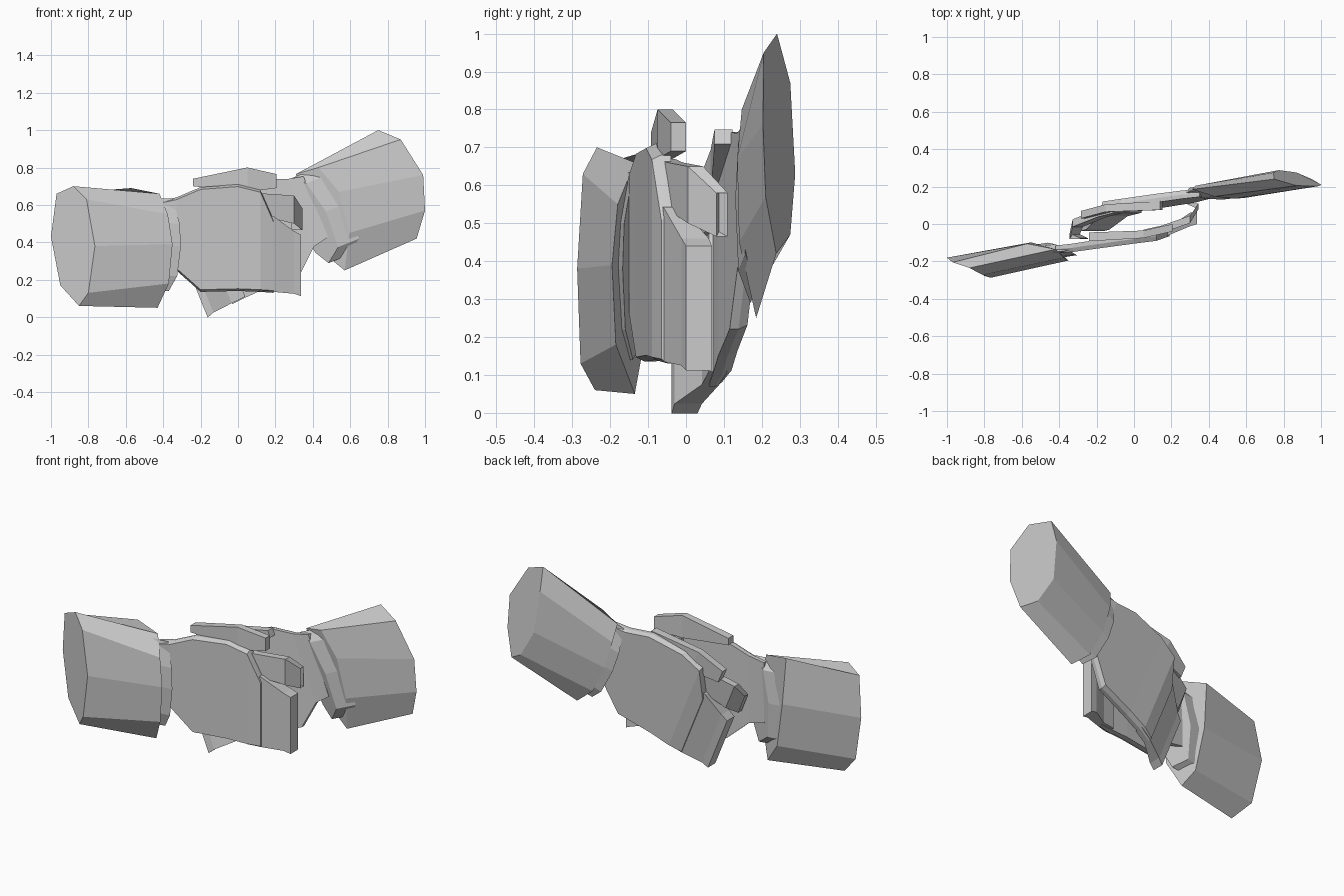
import bpy, bmesh, math
from mathutils import Matrix

if "Cube" in bpy.data.objects:
    bpy.data.objects.remove(bpy.data.objects["Cube"])


def loft(name, loops):
    """Skin a chain of equally sized point loops and cap both ends."""
    bm = bmesh.new()
    rings = [[bm.verts.new(p) for p in loop] for loop in loops]
    n = len(rings[0])
    for a, b in zip(rings, rings[1:]):
        for i in range(n):
            j = (i + 1) % n
            bm.faces.new((a[i], a[j], b[j], b[i]))
    bm.faces.new(rings[0])
    bm.faces.new(rings[-1])
    bmesh.ops.recalc_face_normals(bm, faces=bm.faces)
    mesh = bpy.data.meshes.new(name)
    bm.to_mesh(mesh)
    bm.free()
    obj = bpy.data.objects.new(name, mesh)
    bpy.context.collection.objects.link(obj)
    return obj


def slab(name, sections, chamfer=0.0):
    """Slab along x; each section is x, front y, back y, top z, bottom z."""
    loops = []
    for x, yf, yb, zt, zb in sections:
        ym = (yf + yb) / 2
        if chamfer:
            loops.append([(x, yf, zb + chamfer), (x, yf, zt - chamfer), (x, ym, zt),
                          (x, yb, zt), (x, yb, zb), (x, ym, zb)])
        else:
            loops.append([(x, yf, zb), (x, yf, zt), (x, yb, zt), (x, yb, zb)])
    return loft(name, loops)


def shifted(loop, dx, dy):
    return [(x + dx, y + dy, z) for x, y, z in loop]


# Jacket sleeves: flattened eight-sided tubes with slanted ends
front_end = [(-.97, -.205, .66), (-.88, -.235, .70), (-.81, -.272, .63), (-.765, -.287, .38),
             (-.80, -.278, .13), (-.85, -.24, .06), (-.95, -.20, .17), (-1.0, -.18, .43)]
front_rim = [(-.57, -.105, .69), (-.42, -.135, .66), (-.375, -.18, .55), (-.35, -.195, .39),
             (-.37, -.185, .18), (-.43, -.135, .05), (-.505, -.115, .16), (-.55, -.098, .42)]
loft("front_sleeve", [front_end, front_rim])

rear_end = [(.75, .24, 1.0), (.87, .205, .95), (.99, .203, .76), (1.0, .21, .57),
            (.955, .238, .42), (.87, .275, .47), (.775, .288, .63), (.745, .275, .87)]
rear_rim = [(.31, .185, .765), (.43, .147, .80), (.54, .135, .67), (.595, .14, .45),
            (.57, .185, .25), (.46, .20, .34), (.38, .207, .50), (.33, .205, .66)]
loft("rear_sleeve", [rear_end, rear_rim])

hand = []

# Shirt cuff peeking out of the sleeve
cuff = [(-.35, -.14, .635), (-.312, -.163, .50), (-.305, -.167, .38), (-.325, -.16, .22),
        (-.37, -.14, .14), (-.45, -.108, .20), (-.46, -.10, .40), (-.42, -.108, .58)]
hand.append(loft("shirt_cuff", [shifted(cuff, -.12, -.018), cuff]))

# Palm
hand.append(slab("palm", [(-.42, -.155, -.115, .62, .27), (-.33, -.15, -.105, .64, .25),
                          (-.20, -.132, -.085, .695, .135), (.00, -.105, -.055, .71, .14),
                          (.12, -.09, -.04, .68, .135), (.19, -.065, -.03, .52, .13)], .012))

# Thumb lying along the top edge
thumb = slab("thumb", [(-.24, -.092, -.045, .74, .70), (.05, -.075, -.035, .80, .67),
                       (.205, -.04, .0, .765, .69)])
hand.append(thumb)

# Index finger, bent round the other hand
hand.append(slab("index_finger", [(.05, -.085, -.03, .67, .53), (.15, -.048, -.008, .66, .535),
                                  (.30, .005, .045, .65, .50), (.345, .08, .11, .58, .465),
                                  (.285, .105, .11, .58, .47)]))

# Remaining fingers as one folded block
hand.append(slab("folded_fingers", [(.11, -.08, -.03, .56, .14), (.19, -.058, -.012, .54, .135),
                                    (.30, -.012, .06, .46, .125), (.338, .0, .068, .44, .112)]))

# Second hand: the same set turned about and tilted upward
turn = (Matrix.Translation((.036, .03, .41)) @ Matrix.Rotation(math.radians(-22), 4, 'Y')
        @ Matrix.Rotation(math.pi, 4, 'Z') @ Matrix.Translation((0, 0, -.42)))
for part in hand:
    twin = part.copy()
    twin.data = part.data.copy()
    twin.data.transform(turn)
    if part is thumb:  # rear thumb sits a little lower
        twin.data.transform(Matrix.Translation((0, 0, -.05)))
    twin.name = "rear_" + part.name
    part.name = "front_" + part.name
    bpy.context.collection.objects.link(twin)
